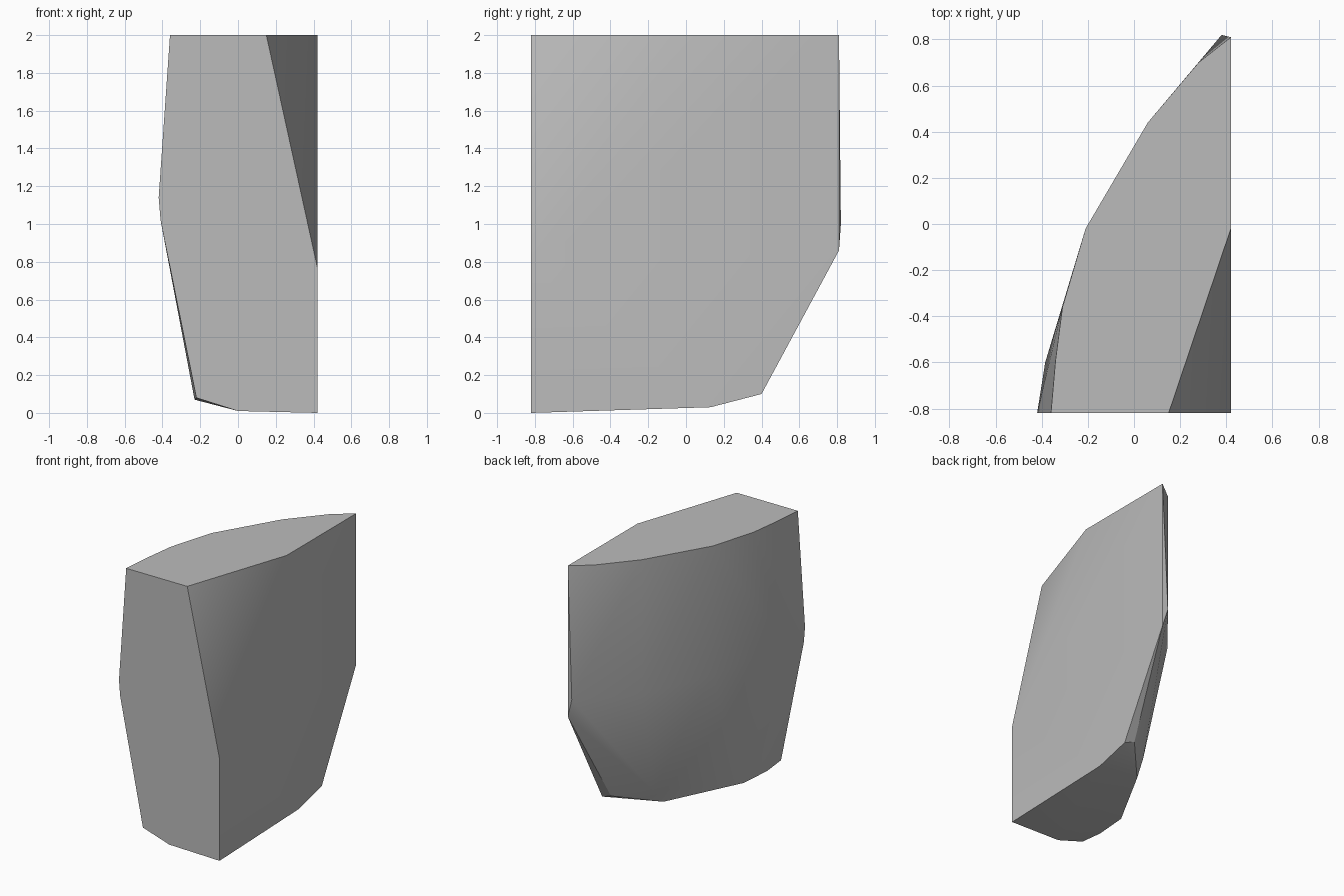
import bpy
import bmesh
import math

cube = bpy.data.objects.get("Cube")
if cube:
    bpy.data.objects.remove(cube, do_unlink=True)

# Stone colour
stone = bpy.data.materials.new("grey_stone")
stone.use_nodes = True
colour = (0.5, 0.5, 0.5, 1)
stone.diffuse_color = colour
stone.node_tree.nodes["Principled BSDF"].inputs["Base Color"].default_value = colour

SIDE, FRONT, TOP = 0.42, -0.82, 2.0

# Flat top, with its chamfered corner
top = [(SIDE, 0.81), (0.28, 0.70), (0.06, 0.44), (-0.21, -0.02), (-0.31, -0.36),
       (-0.34, -0.59), (-0.36, FRONT), (0.15, FRONT), (SIDE, -0.02)]
# Flat broken side, as y and z
side = [(FRONT, 0.77), (FRONT, 0), (0.13, 0.03), (0.40, 0.10), (0.81, 0.86)]
# Flat broken front, as x and z
front = [(-0.42, 1.14), (-0.41, 1.02), (-0.22, 0.08), (0, 0.01)]
# Rounded outer skin
skin = [(-0.385, -0.60, 1.10), (-0.305, -0.34, 1.05), (-0.205, -0.02, 1.02),
        (0.06, 0.435, 0.98), (0.38, 0.82, 1.0),
        (-0.23, -0.64, 0.07), (-0.21, -0.39, 0.07), (0.09, 0.14, 0.05),
        (0.11, 0.23, 0.16), (0.34, 0.41, 0.13)]

points = ([(x, y, TOP) for x, y in top] + [(SIDE, y, z) for y, z in side]
          + [(x, FRONT, z) for x, z in front] + skin)

# Wrap the corners in a convex shell and merge its coplanar triangles
bm = bmesh.new()
for p in points:
    bm.verts.new(p)
hull = bmesh.ops.convex_hull(bm, input=bm.verts)
bmesh.ops.delete(bm, geom=[v for v in bm.verts if not v.link_faces], context='VERTS')
bmesh.ops.dissolve_limit(bm, angle_limit=math.radians(0.5), verts=bm.verts, edges=bm.edges)
bmesh.ops.recalc_face_normals(bm, faces=bm.faces)

mesh = bpy.data.meshes.new("rock_chunk")
bm.to_mesh(mesh)
bm.free()
mesh.materials.append(stone)
rock = bpy.data.objects.new("rock_chunk", mesh)
bpy.context.collection.objects.link(rock)

# Smooth skin with crisp broken edges
bpy.ops.object.select_all(action='DESELECT')
rock.select_set(True)
bpy.context.view_layer.objects.active = rock
bpy.ops.object.shade_smooth_by_angle(angle=math.radians(30))
